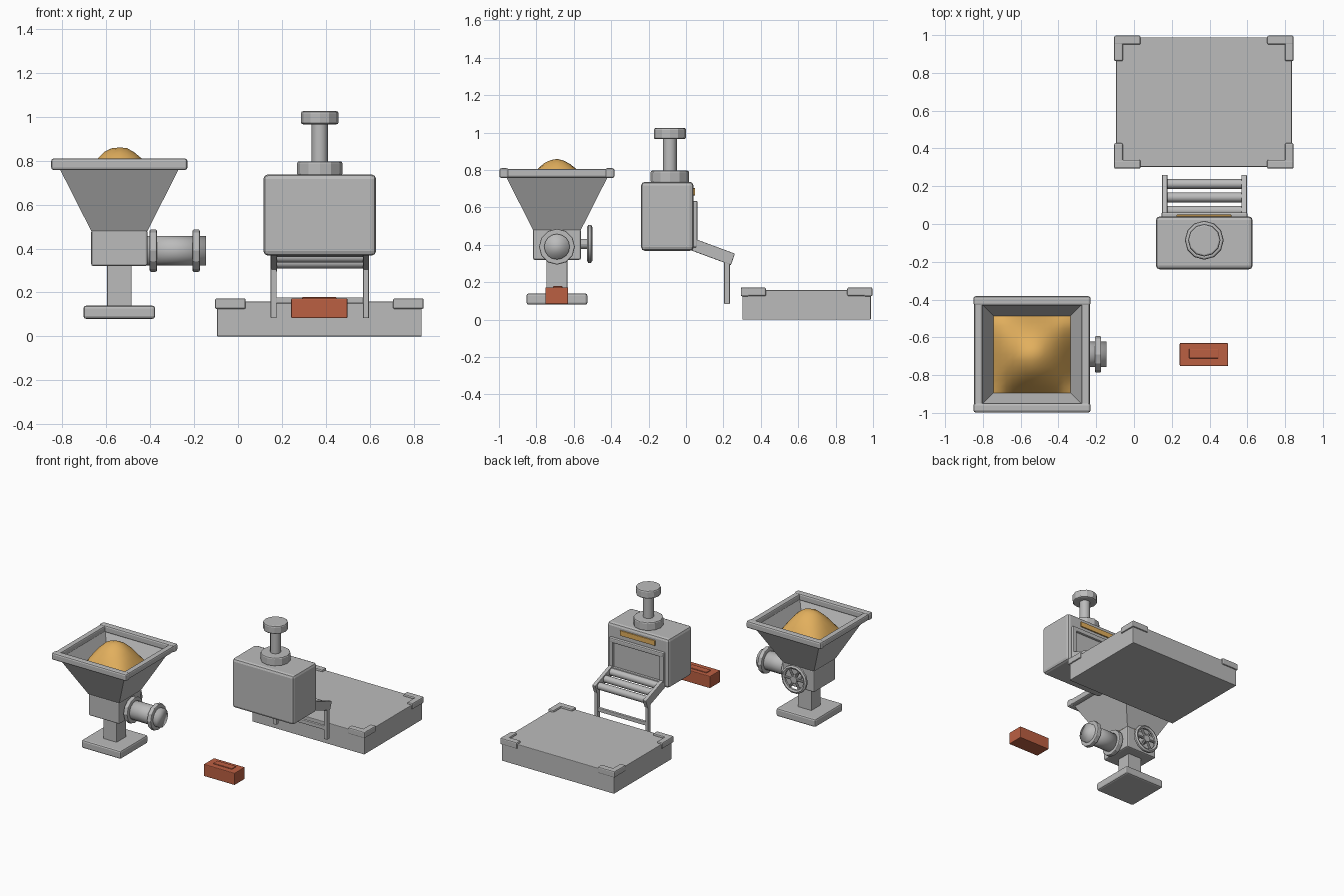
import bpy, bmesh, math, random
from mathutils import Vector, Matrix

old = bpy.data.objects.get("Cube")
if old:
    bpy.data.objects.remove(old, do_unlink=True)
random.seed(4)


def material(name, rgb):
    m = bpy.data.materials.new(name)
    m.use_nodes = True
    m.diffuse_color = (*rgb, 1)
    bsdf = next(n for n in m.node_tree.nodes if n.type == 'BSDF_PRINCIPLED')
    bsdf.inputs["Base Color"].default_value = (*rgb, 1)
    return m


GREY = material("machine grey", (0.5, 0.5, 0.5))
BRICK = material("fired clay", (0.5, 0.115, 0.055))
SAND = material("golden sand", (0.76, 0.43, 0.11))


def finish(name, bm, mat, bevel=0, smooth=None):
    """Turn a bmesh into an object with optional bevel and smoothing."""
    bmesh.ops.recalc_face_normals(bm, faces=bm.faces)
    mesh = bpy.data.meshes.new(name)
    bm.to_mesh(mesh)
    bm.free()
    mesh.materials.append(mat)
    ob = bpy.data.objects.new(name, mesh)
    bpy.context.collection.objects.link(ob)
    if smooth is not None:
        bpy.context.view_layer.objects.active = ob
        bpy.ops.object.select_all(action='DESELECT')
        ob.select_set(True)
        bpy.ops.object.shade_smooth_by_angle(angle=math.radians(smooth))
    if bevel:
        mod = ob.modifiers.new("Bevel", 'BEVEL')
        mod.width = bevel
        mod.segments = 2
        mod.limit_method = 'ANGLE'
        mod.angle_limit = math.radians(40)
    return ob


def box(name, x, y, z, mat=GREY, bevel=0.008):
    """Box from (min, max) ranges on each axis."""
    bm = bmesh.new()
    bmesh.ops.create_cube(bm, size=1)
    for v in bm.verts:
        v.co = [(lo + hi) / 2 + c * (hi - lo)
                for c, (lo, hi) in zip(v.co, (x, y, z))]
    return finish(name, bm, mat, bevel)


def rod(name, a, b, r, sides=12, bevel=0, smooth=None):
    """Cylinder running from point a to point b."""
    a, b = Vector(a), Vector(b)
    bm = bmesh.new()
    turn = (b - a).to_track_quat('Z', 'Y').to_matrix().to_4x4()
    bmesh.ops.create_cone(bm, cap_ends=True, segments=sides, radius1=r, radius2=r,
                          depth=(b - a).length,
                          matrix=Matrix.Translation((a + b) / 2) @ turn)
    return finish(name, bm, GREY, bevel, smooth)


# --- Mixer: pedestal, body and funnel ---
MX, MY = -0.54, -0.69


def centred(name, half, z, bevel):
    return box(name, (MX - half, MX + half), (MY - half, MY + half), z, GREY, bevel)


centred("mixer_foot", 0.163, (0.08, 0.14), 0.012)
centred("mixer_column", 0.056, (0.13, 0.33), 0.004)
centred("mixer_body", 0.128, (0.32, 0.485), 0.01)

bm = bmesh.new()
rings = []
for half, z in ((0.128, 0.48), (0.275, 0.77)):
    rings.append([bm.verts.new((MX + sx * half, MY + sy * half, z))
                  for sx, sy in ((-1, -1), (1, -1), (1, 1), (-1, 1))])
for i in range(4):
    j = (i + 1) % 4
    bm.faces.new((rings[0][i], rings[0][j], rings[1][j], rings[1][i]))
funnel = finish("funnel", bm, GREY)
wall = funnel.modifiers.new("Wall", 'SOLIDIFY')
wall.thickness = 0.012
wall.offset = -1

# Rim bars
for s, side in ((-1, "front"), (1, "back")):
    box("rim_" + side, (MX - 0.31, MX + 0.31),
        sorted((MY + s * 0.258, MY + s * 0.308)), (0.757, 0.81), GREY, 0.012)
for s, side in ((-1, "right"), (1, "left")):
    box("rim_" + side, sorted((MX + s * 0.262, MX + s * 0.306)),
        (MY - 0.27, MY + 0.27), (0.76, 0.806), GREY, 0.01)

# Sand heap
bm = bmesh.new()
bmesh.ops.create_grid(bm, x_segments=12, y_segments=12, size=1)
for v in bm.verts:
    u, w = v.co.x, v.co.y
    rise = max(0, (1 - u * u) * (1 - w * w))
    v.co = (MX + u * 0.204, MY + w * 0.204,
            0.65 + 0.21 * rise + random.uniform(-0.004, 0.004) * rise)
finish("sand_heap", bm, SAND, smooth=60)

# Outlet pipe with flanges
PZ = 0.39
rod("outlet_pipe", (-0.42, MY, PZ), (-0.145, MY, PZ), 0.068, 16, smooth=180)
for n, x in (("inner", -0.402), ("outer", -0.207)):
    rod("outlet_flange_" + n, (x, MY, PZ), (x + 0.033, MY, PZ), 0.096, 12, 0.006)

# Hand wheel behind the body
WY, WZ = -0.515, 0.405
rod("wheel_axle", (MX, -0.58, WZ), (MX, -0.502, WZ), 0.027, 12, 0.003)
bm = bmesh.new()
N, M = 14, 6
loops = []
for i in range(N):
    a = 2 * math.pi * i / N
    loop = []
    for k in range(M):
        b = 2 * math.pi * (k + 0.5) / M
        r = 0.091 + 0.015 * math.cos(b)
        loop.append(bm.verts.new((MX + r * math.cos(a), WY + 0.015 * math.sin(b),
                                  WZ + r * math.sin(a))))
    loops.append(loop)
for i in range(N):
    p, q = loops[i], loops[(i + 1) % N]
    for k in range(M):
        bm.faces.new((p[k], q[k], q[(k + 1) % M], p[(k + 1) % M]))
finish("wheel_rim", bm, GREY, smooth=40)
for i in range(3):
    a = math.pi * i / 3
    d = Vector((math.cos(a), 0, math.sin(a))) * 0.088
    c = Vector((MX, WY, WZ))
    rod(f"wheel_spoke_{i + 1}", c - d, c + d, 0.009, 8)

# --- Press: housing and plunger ---
PX, PY = 0.372, -0.086
box("press_housing", (0.116, 0.628), (-0.24, 0.04), (0.368, 0.737), GREY, 0.02)
rod("plunger_collar", (PX, PY, 0.73), (PX, PY, 0.797), 0.103, 12, 0.01)
rod("plunger_rod", (PX, PY, 0.78), (PX, PY, 0.98), 0.037, 12, smooth=40)
rod("plunger_cap", (PX, PY, 0.965), (PX, PY, 1.025), 0.086, 12, 0.01)

# Door frame and brass-coloured strip on the back
for z, n in ((0.385, "bottom"), (0.6, "top")):
    box("door_frame_" + n, (0.145, 0.6), (0.03, 0.062), (z, z + 0.035))
for x, n in ((0.145, "right"), (0.565, "left")):
    box("door_frame_" + n, (x, x + 0.035), (0.03, 0.061), (0.39, 0.63))
box("door_panel", (0.17, 0.58), (0.03, 0.046), (0.4, 0.62), GREY, 0)
box("gold_strip", (0.225, 0.515), (0.035, 0.049), (0.665, 0.703), SAND, 0.002)

# --- Roller chute with legs ---
for x, n in ((0.149, "right"), (0.569, "left")):
    bm = bmesh.new()
    side = bm.faces.new([bm.verts.new((x, y, z)) for y, z in
                         ((0.015, 0.375), (0.24, 0.292), (0.262, 0.353), (0.037, 0.436))])
    ext = bmesh.ops.extrude_face_region(bm, geom=[side])
    bmesh.ops.translate(bm, vec=(0.028, 0, 0),
                        verts=[v for v in ext["geom"] if isinstance(v, bmesh.types.BMVert)])
    finish("chute_rail_" + n, bm, GREY, 0.004)
    box("chute_leg_" + n, (x, x + 0.027), (0.204, 0.234), (0.083, 0.32), GREY, 0.004)
for i in range(3):
    y, z = 0.07 + 0.071 * i, 0.388 - 0.026 * i
    rod(f"chute_roller_{i + 1}", (0.16, y, z), (0.585, y, z), 0.026, 12, smooth=40)
box("chute_crossbar", (0.16, 0.585), (0.208, 0.23), (0.15, 0.178), GREY, 0.004)

# --- Drying platform with corner brackets ---
box("platform", (-0.095, 0.836), (0.302, 0.988), (0, 0.158), GREY, 0.004)
for sx in (-1, 1):
    for sy in (-1, 1):
        cx, cy = 0.37 + sx * 0.475, 0.645 + sy * 0.352
        n = ("front" if sy < 0 else "back") + ("_right" if sx < 0 else "_left")
        box("bracket_long_" + n, sorted((cx, cx - sx * 0.14)),
            sorted((cy, cy - sy * 0.047)), (0.125, 0.173))
        box("bracket_short_" + n, sorted((cx, cx - sx * 0.046)),
            sorted((cy, cy - sy * 0.135)), (0.126, 0.172))

# --- Finished brick ---
box("brick", (0.242, 0.498), (-0.752, -0.63), (0.083, 0.173), BRICK, 0.005)
box("brick_raised_panel", (0.292, 0.448), (-0.711, -0.661), (0.17, 0.179), BRICK, 0.003)
